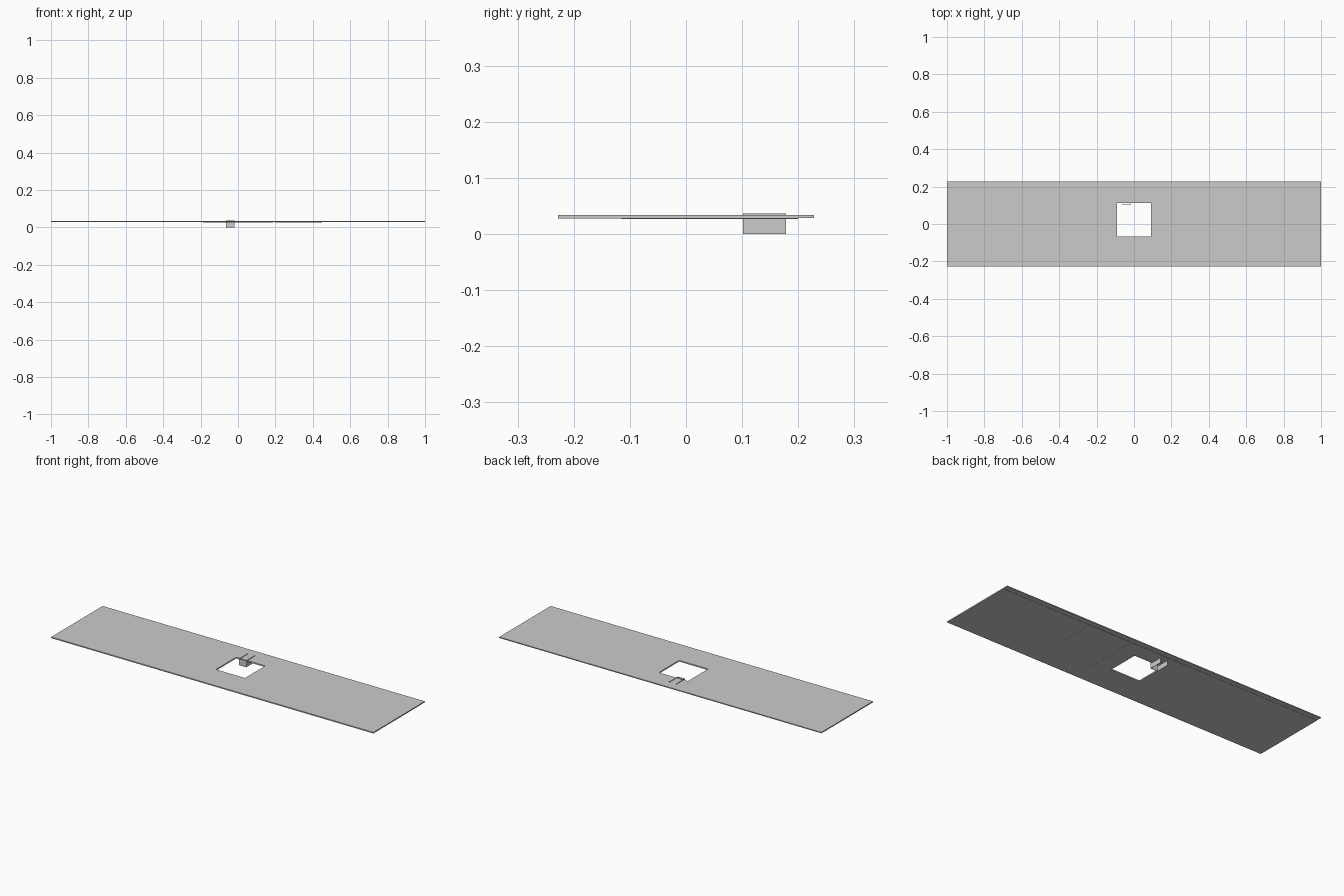
import bpy
import bmesh

cube = bpy.data.objects.get("Cube")
if cube:
    bpy.data.objects.remove(cube, do_unlink=True)

grey = bpy.data.materials.new("light_grey")
grey.use_nodes = True
grey.diffuse_color = (0.6, 0.6, 0.6, 1)
grey.node_tree.nodes["Principled BSDF"].inputs["Base Color"].default_value = (0.6, 0.6, 0.6, 1)


def finish(name, bm):
    bmesh.ops.recalc_face_normals(bm, faces=bm.faces)
    mesh = bpy.data.meshes.new(name)
    bm.to_mesh(mesh)
    bm.free()
    mesh.materials.append(grey)
    obj = bpy.data.objects.new(name, mesh)
    bpy.context.collection.objects.link(obj)
    return obj


def plate(name, x, y, z, hole=None):
    """Flat plate between bounds, optionally with a rectangular opening."""
    bm = bmesh.new()

    def ring(bx, by, h):
        corners = ((0, 0), (1, 0), (1, 1), (0, 1))
        return [bm.verts.new((bx[i], by[j], h)) for i, j in corners]

    def bridge(a, b):
        for i in range(4):
            j = (i + 1) % 4
            bm.faces.new((a[i], a[j], b[j], b[i]))

    low, high = ring(x, y, z[0]), ring(x, y, z[1])
    bridge(low, high)
    if hole:
        hole_low, hole_high = ring(*hole, z[0]), ring(*hole, z[1])
        bridge(hole_high, hole_low)
        bridge(high, hole_high)
        bridge(hole_low, low)
    else:
        bm.faces.new(low)
        bm.faces.new(high)
    return finish(name, bm)


opening = ((-0.09, 0.09), (-0.067, 0.112))

# Panel: upper sheet, and lower sheet that stops short of the back edge
plate("upper_sheet", (-1, 1), (-0.228, 0.228), (0.0285, 0.034), opening)
plate("lower_sheet", (-1, 1), (-0.228, 0.2), (0.0275, 0.0285), opening)

# Thin reinforcing plates on the underside
plate("opening_reinforcement", (-0.187, 0.187), (-0.115, 0.2), (0.027, 0.0275), opening)
plate("side_reinforcement", (0.2, 0.45), (-0.03, 0.2), (0.027, 0.0275))

# Bracket: two upright walls joined by a front plate
for side, x in (("right", -0.065), ("left", -0.022)):
    plate(side + "_bracket_wall", (x, x + 0.002), (0.102, 0.178), (0, 0.037))
plate("bracket_front", (-0.063, -0.022), (0.102, 0.104), (0, 0.037))
